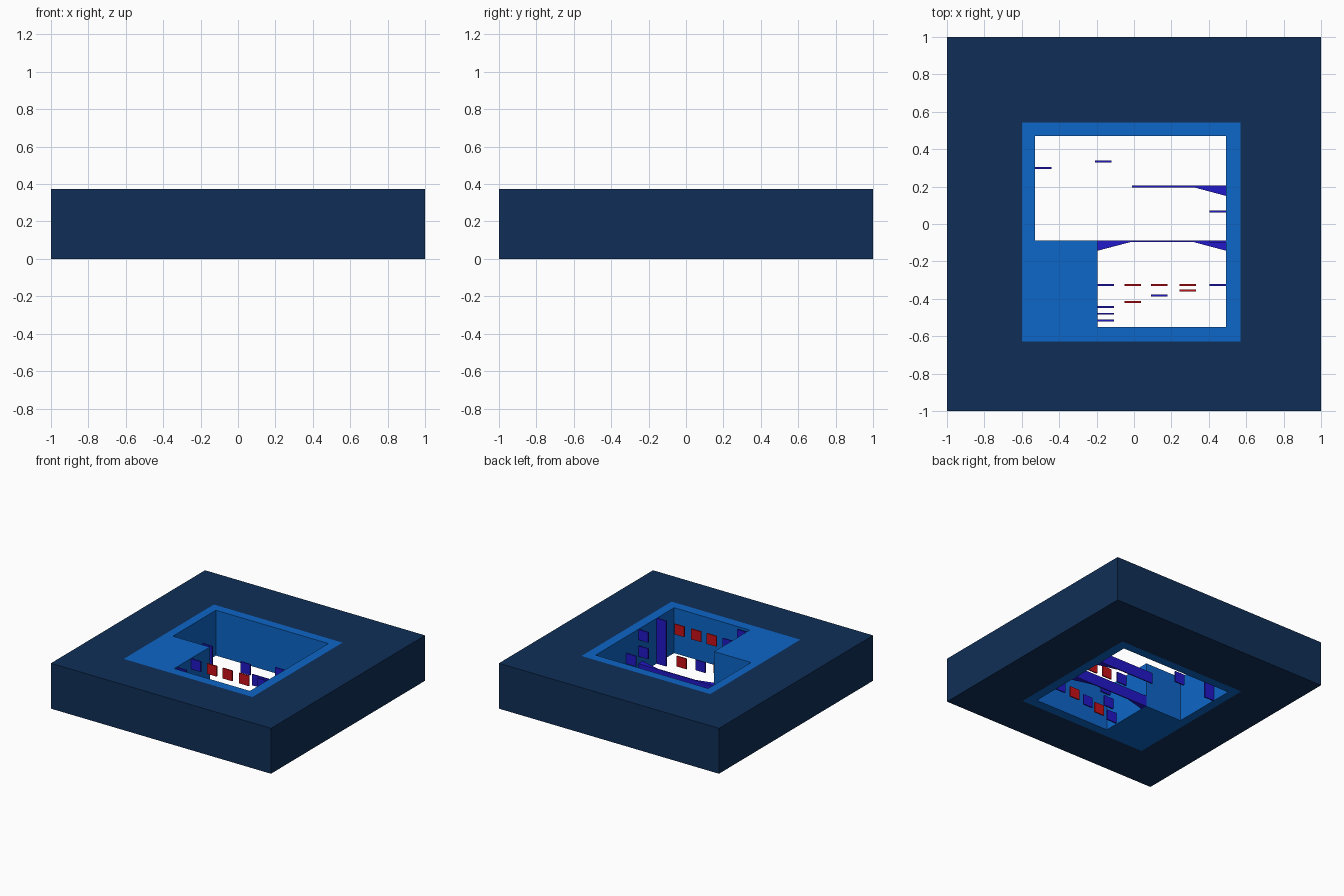
import bpy, bmesh

if "Cube" in bpy.data.objects:
    bpy.data.objects.remove(bpy.data.objects["Cube"])

H = 0.373          # block height
T = 0.005          # half thickness of the plates


def material(name, rgb):
    m = bpy.data.materials.new(name)
    m.diffuse_color = (*rgb, 1)
    m.use_nodes = True
    m.node_tree.nodes["Principled BSDF"].inputs["Base Color"].default_value = m.diffuse_color
    return m


NAVY = material("navy", (0.005, 0.028, 0.095))
AZURE = material("azure", (0.004, 0.133, 0.578))
BLUE = material("deep_blue", (0.016, 0.009, 0.58))
RED = material("red", (0.58, 0.005, 0.009))


def prism(name, outline, z0, z1, mat=None):
    """Extrude an xy outline from z0 to z1."""
    bm = bmesh.new()
    face = bm.faces.new([bm.verts.new((x, y, z0)) for x, y in outline])
    ext = bmesh.ops.extrude_face_region(bm, geom=[face])
    top = [g for g in ext["geom"] if isinstance(g, bmesh.types.BMVert)]
    bmesh.ops.translate(bm, verts=top, vec=(0, 0, z1 - z0))
    bmesh.ops.recalc_face_normals(bm, faces=bm.faces)
    mesh = bpy.data.meshes.new(name)
    bm.to_mesh(mesh)
    bm.free()
    ob = bpy.data.objects.new(name, mesh)
    bpy.context.collection.objects.link(ob)
    if mat:
        mesh.materials.append(mat)
    return ob


def rect(x0, x1, y0, y1):
    return [(x0, y0), (x1, y0), (x1, y1), (x0, y1)]


def cut(ob, outline):
    """Cut a through-hole with a boolean."""
    cutter = prism(ob.name + "_cutter", outline, -0.1, H + 0.1)
    cutter.hide_render = True
    cutter.hide_set(True)
    mod = ob.modifiers.new("hole", "BOOLEAN")
    mod.operation = "DIFFERENCE"
    mod.solver = "EXACT"
    mod.object = cutter


# Outer block and the inner lining with its L-shaped opening
opening = rect(-0.60, 0.57, -0.627, 0.543)
block = prism("outer_block", rect(-1, 1, -1, 1), 0, H, NAVY)
cut(block, opening)
lining = prism("inner_lining", opening, 0, H, AZURE)
cut(lining, [(-0.195, -0.55), (0.493, -0.55), (0.493, 0.47),
             (-0.53, 0.47), (-0.53, -0.088), (-0.195, -0.088)])

# Height rows for the small plates
LOW, MID, TOP = (0.01, 0.095), (0.15, 0.235), (0.285, H - 0.003)


def plate(name, x, y, rows, mat=BLUE):
    prism(name, rect(x - 0.044, x + 0.044, y - T, y + T), *rows, mat)


# Upper row along one depth, ending in a full-height plate
C = [-0.151, -0.007, 0.135, 0.287, 0.449]
for i, x in enumerate(C[:4]):
    plate(f"upper_plate_{i}", x, -0.327, TOP, RED if i else BLUE)
plate("tall_plate", C[4], -0.327, (0, H))

# Low stepped row
for i, (y, m) in enumerate([(-0.417, RED), (-0.382, BLUE), (-0.355, RED)]):
    plate(f"low_plate_{i}", C[i + 1], y, LOW, m)

# Stair of three plates climbing the left wall
for i, (y, rows) in enumerate([(-0.444, LOW), (-0.48, MID), (-0.515, TOP)]):
    plate(f"stair_plate_{i}", C[0], y, rows)

# Plates on the right wall and in the back room
plate("right_plate_top", C[4], -0.093, TOP)
plate("right_plate_mid", C[4], -0.093, MID)
plate("right_plate_back", C[4], 0.067, MID)
plate("back_plate", -0.165, 0.335, (0, 0.09))
plate("left_wall_plate", -0.486, 0.30, (0, 0.165))

# Ledges with tapered brackets where they meet the walls
prism("back_ledge", [(-0.012, 0.205), (-0.012, 0.196), (0.32, 0.196),
                     (0.493, 0.15), (0.493, 0.205)], 0, 0.09, BLUE)
prism("front_ledge", [(-0.195, -0.088), (-0.195, -0.143), (-0.02, -0.097),
                      (0.32, -0.097), (0.493, -0.143), (0.493, -0.088)],
      0, 0.09, BLUE)
